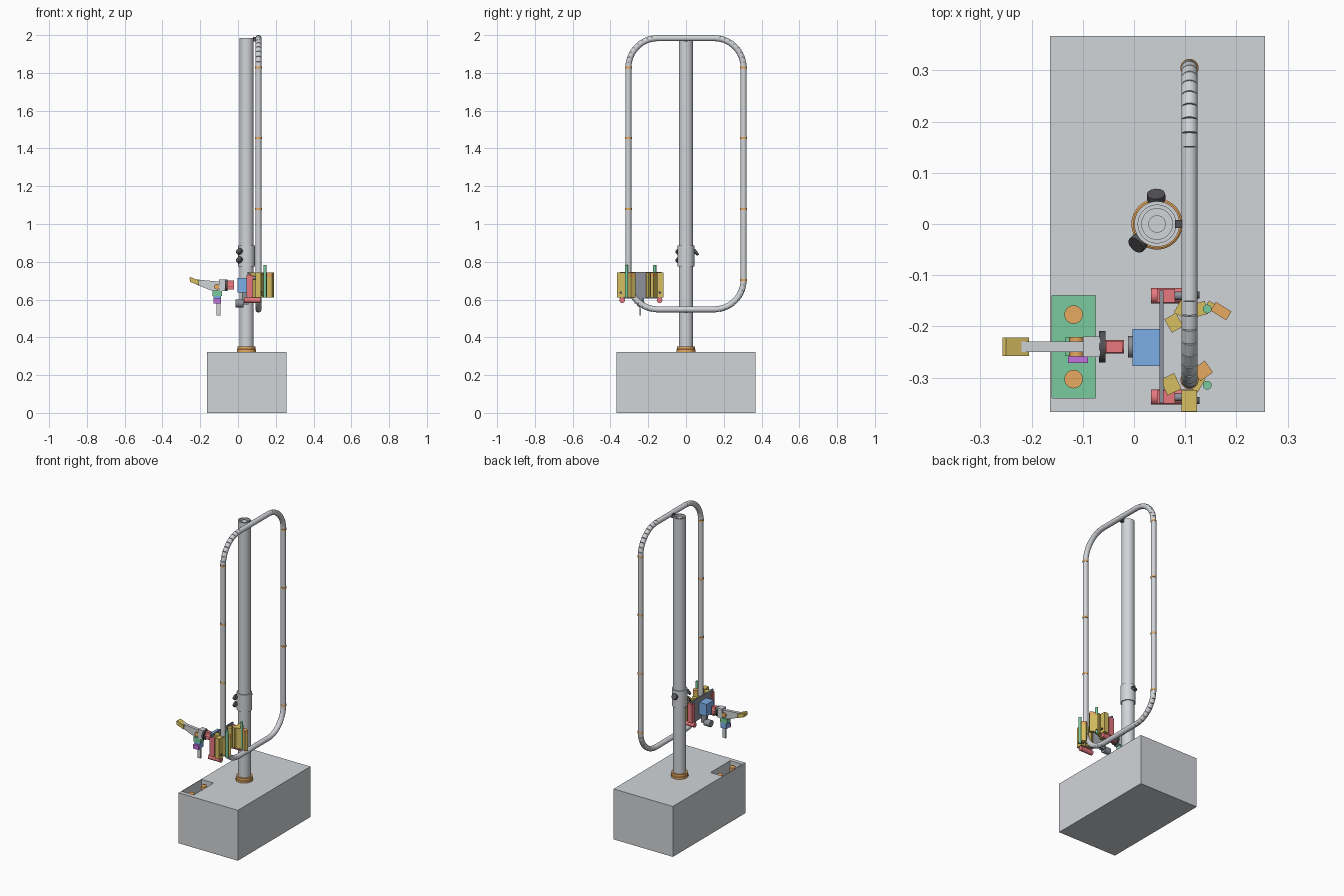
import bpy, bmesh, math
from mathutils import Vector, Matrix

if "Cube" in bpy.data.objects:
    bpy.data.objects.remove(bpy.data.objects["Cube"])


def material(name, r, g, b):
    m = bpy.data.materials.new(name)
    m.use_nodes = True
    m.diffuse_color = (r, g, b, 1)
    m.node_tree.nodes["Principled BSDF"].inputs["Base Color"].default_value = (r, g, b, 1)
    return m


GREY = material("light grey", .64, .66, .69)
STEEL = material("mid grey", .27, .29, .32)
DARK = material("dark grey", .085, .085, .09)
TAN = material("tan orange", .82, .41, .12)
GREEN = material("green", .19, .6, .34)
BLUE = material("blue", .2, .42, .8)
RED = material("red", .8, .19, .21)
OLIVE = material("olive yellow", .68, .52, .12)
PURPLE = material("purple", .56, .17, .74)


def finish(name, bm, mat, smooth=False):
    bmesh.ops.recalc_face_normals(bm, faces=bm.faces)
    mesh = bpy.data.meshes.new(name)
    bm.to_mesh(mesh)
    bm.free()
    ob = bpy.data.objects.new(name, mesh)
    bpy.context.collection.objects.link(ob)
    mesh.materials.append(mat)
    if smooth:
        bpy.ops.object.select_all(action='DESELECT')
        ob.select_set(True)
        bpy.context.view_layer.objects.active = ob
        bpy.ops.object.shade_smooth_by_angle(angle=math.radians(35))
    return ob


def box(name, x, y, z, mat, turn=0):
    """Box from (min, max) ranges, turned about its own vertical axis."""
    bm = bmesh.new()
    spans = (x, y, z)
    mid = Vector([(a + b) / 2 for a, b in spans])
    size = Matrix.Diagonal([b - a for a, b in spans] + [1])
    rot = Matrix.Rotation(math.radians(turn), 4, 'Z')
    bmesh.ops.create_cube(bm, size=1, matrix=Matrix.Translation(mid) @ rot @ size)
    return finish(name, bm, mat)


def rod(name, start, end, r, mat, sides=24):
    """Cylinder between two points."""
    a, b = Vector(start), Vector(end)
    bm = bmesh.new()
    turn = (b - a).to_track_quat('Z', 'Y').to_matrix().to_4x4()
    bmesh.ops.create_cone(bm, cap_ends=True, segments=sides, radius1=r, radius2=r,
                          depth=(b - a).length, matrix=Matrix.Translation((a + b) / 2) @ turn)
    return finish(name, bm, mat, True)


def lathe(name, x, profile, mat):
    """Closed (radius, height) profile spun round a vertical axis."""
    bm = bmesh.new()
    vs = [bm.verts.new((x + r, 0, z)) for r, z in profile]
    edges = [bm.edges.new((v, vs[i - 1])) for i, v in enumerate(vs)]
    bmesh.ops.spin(bm, geom=vs + edges, cent=(x, 0, 0), axis=(0, 0, 1),
                   angle=math.tau, steps=40)
    bmesh.ops.remove_doubles(bm, verts=bm.verts, dist=1e-5)
    return finish(name, bm, mat, True)


def prism(name, outline, y0, y1, mat):
    """Side outline in x and z, extruded along y."""
    bm = bmesh.new()
    face = bm.faces.new([bm.verts.new((x, y0, z)) for x, z in outline])
    out = bmesh.ops.extrude_face_region(bm, geom=[face])["geom"]
    bmesh.ops.translate(bm, vec=(0, y1 - y0, 0),
                        verts=[g for g in out if isinstance(g, bmesh.types.BMVert)])
    return finish(name, bm, mat)


# Base with a sunken tray in its top
base = box("base", (-.164, .256), (-.367, .367), (0, .323), GREY)
cutter = box("tray_cutter", (-.16, -.075), (-.34, -.14), (.2, .4), GREY)
cutter.hide_render = True
cut = base.modifiers.new("tray", 'BOOLEAN')
cut.operation, cut.solver, cut.object = 'DIFFERENCE', 'EXACT', cutter
bpy.context.view_layer.objects.active = base
bpy.ops.object.modifier_apply(modifier=cut.name)
bpy.data.objects.remove(cutter)
box("tray_floor", (-.16, -.075), (-.34, -.14), (.199, .205), GREEN)
for y in (-.177, -.303):
    rod("tray_peg", (-.118, y, .204), (-.118, y, .308), .018, TAN)

# Mast with a clamp sleeve
MX = .045
lathe("mast_collar", MX, [(.03, .32), (.05, .32), (.05, .335), (.047, .337), (.047, .352), (.03, .352)], TAN)
lathe("mast", MX, [(.03, .33), (.038, .33), (.038, 1.985), (.03, 1.985)], GREY)
lathe("mast_sleeve", MX, [(.035, .775), (.0445, .775), (.0445, .885), (.035, .885)], GREY)
rod("mast_core", (MX, 0, 1.9), (MX, 0, 1.97), .031, GREY)
rod("mast_cap", (MX, 0, 1.96), (MX, 0, 1.98), .017, GREY)
box("loop_bracket", (.08, .102), (-.008, .008), (1.965, 1.99), DARK)

# Clamp knobs on the sleeve, tipped upward
for angle, z in ((92, .85), (225, .855), (225, .81)):
    d = Vector((math.cos(math.radians(angle)), math.sin(math.radians(angle)), 0))
    c = Vector((MX, 0, z)) + d * .053
    tip = (d + Vector((0, 0, .7))).normalized() * .007
    rod("knob_stem", c - d * .02, c, .009, DARK)
    rod("knob", c - tip, c + tip, .018, DARK, 12)

# Upright pipe loop: straight runs, bends of short pieces, joint rings
LX, HALF, TOP, LOW, BEND, PR = .1085, .305, 1.984, .548, .155, .016
flat = HALF - BEND
for z in (TOP, LOW):
    rod("loop_run", (LX, -flat, z), (LX, flat, z), PR, GREY)
for s in (-1, 1):
    rod("loop_side", (LX, s * HALF, LOW + BEND), (LX, s * HALF, TOP - BEND), PR, GREY)
    for z in (.703, 1.08, 1.455, 1.829):
        rod("loop_joint", (LX, s * HALF, z - .005), (LX, s * HALF, z + .005), .0178, TAN)
    for cz, up in ((TOP - BEND, 1), (LOW + BEND, -1)):
        steps = 9
        pts = [(LX, s * (flat + BEND * math.cos(a)), cz + up * BEND * math.sin(a))
               for a in (math.pi / 2 * i / steps for i in range(steps + 1))]
        for a, b in zip(pts, pts[1:]):
            rod("loop_bend_piece", a, b, PR, GREY)

# Carriage
box("carriage_plate", (.05, .058), (-.35, -.13), (.605, .745), STEEL)
box("drive_box", (-.003, .052), (-.277, -.205), (.637, .715), BLUE)
rod("drive_motor", (-.012, -.24, .58), (.03, -.24, .58), .021, STEEL)
box("motor_mount", (.02, .055), (-.25, -.23), (.575, .64), STEEL)
for y in (-.338, -.14):
    rod("grip_motor", (.033, y, .597), (.12, y, .597), .015, RED)
    box("grip_actuator", (.045, .08), (y - .013, y + .013), (.61, .73), RED)
    rod("grip_shaft", (.075, y, .715), (.1, y, .715), .008, STEEL)


def jaw(x, y, w, d, turn, mat, z=(.612, .742)):
    box("grip_jaw", (x - w / 2, x + w / 2), (y - d / 2, y + d / 2), z, mat, turn)


def capped_jaw(x, y, w, d, turn):
    """Olive jaw with a tan block on top."""
    jaw(x, y, w, d, turn, OLIVE, (.612, .72))
    jaw(x, y, w, d, turn, TAN, (.72, .742))


# Closed grip round the pipe
jaw(.108, -.345, .03, .042, 0, OLIVE)
jaw(.072, -.313, .03, .034, 25, OLIVE)
jaw(.125, -.312, .016, .03, -30, OLIVE, (.62, .735))
capped_jaw(.134, -.287, .03, .028, 35)

# Open grip beside it, laid out the other way round
jaw(.108, -.139, .03, .042, 0, OLIVE)
jaw(.078, -.193, .026, .03, 30, OLIVE)
jaw(.1, -.168, .03, .034, 60, OLIVE)
jaw(.126, -.167, .032, .026, 15, OLIVE)
capped_jaw(.17, -.17, .036, .02, -32)
jaw(.152, -.16, .02, .012, -32, OLIVE, (.63, .73))
for y in (-.315, -.166):
    rod("grip_pin", (.143, y, .61), (.143, y, .783), .0085, GREEN)
for y in (-.345, -.139):
    rod("grip_bolt", (.12, y, .637), (.128, y, .637), .007, DARK)

# Tool arm
TY = -.24
rod("wrist_shaft", (-.057, TY, .675), (-.02, TY, .675), .013, RED)
box("wrist_block", (-.055, -.022), (TY - .011, TY + .011), (.652, .7), RED)
rod("wrist_disc", (-.068, TY, .675), (-.056, TY, .675), .031, DARK)
box("wrist_body", (-.1, -.066), (TY - .02, TY + .02), (.645, .705), GREY)
prism("tool_arm", [(-.228, .707), (-.1, .695), (-.1, .645), (-.14, .647), (-.222, .68)],
      TY - .01, TY + .01, GREY)
prism("tool_tip", [(-.257, .715), (-.25, .719), (-.205, .7), (-.207, .676), (-.253, .693)],
      TY - .018, TY + .018, OLIVE)
rod("arm_pivot", (-.112, TY - .019, .668), (-.112, TY + .019, .668), .0145, TAN)
box("probe_head", (-.135, -.085), (TY - .018, TY + .018), (.618, .648), GREEN)
box("probe_body", (-.129, -.09), (TY - .018, TY + .018), (.583, .62), BLUE)
box("probe_cover", (-.129, -.09), (TY - .032, TY - .018), (.58, .606), PURPLE)
box("probe_blade", (-.115, -.093), (TY - .007, TY + .003), (.515, .585), GREY)
